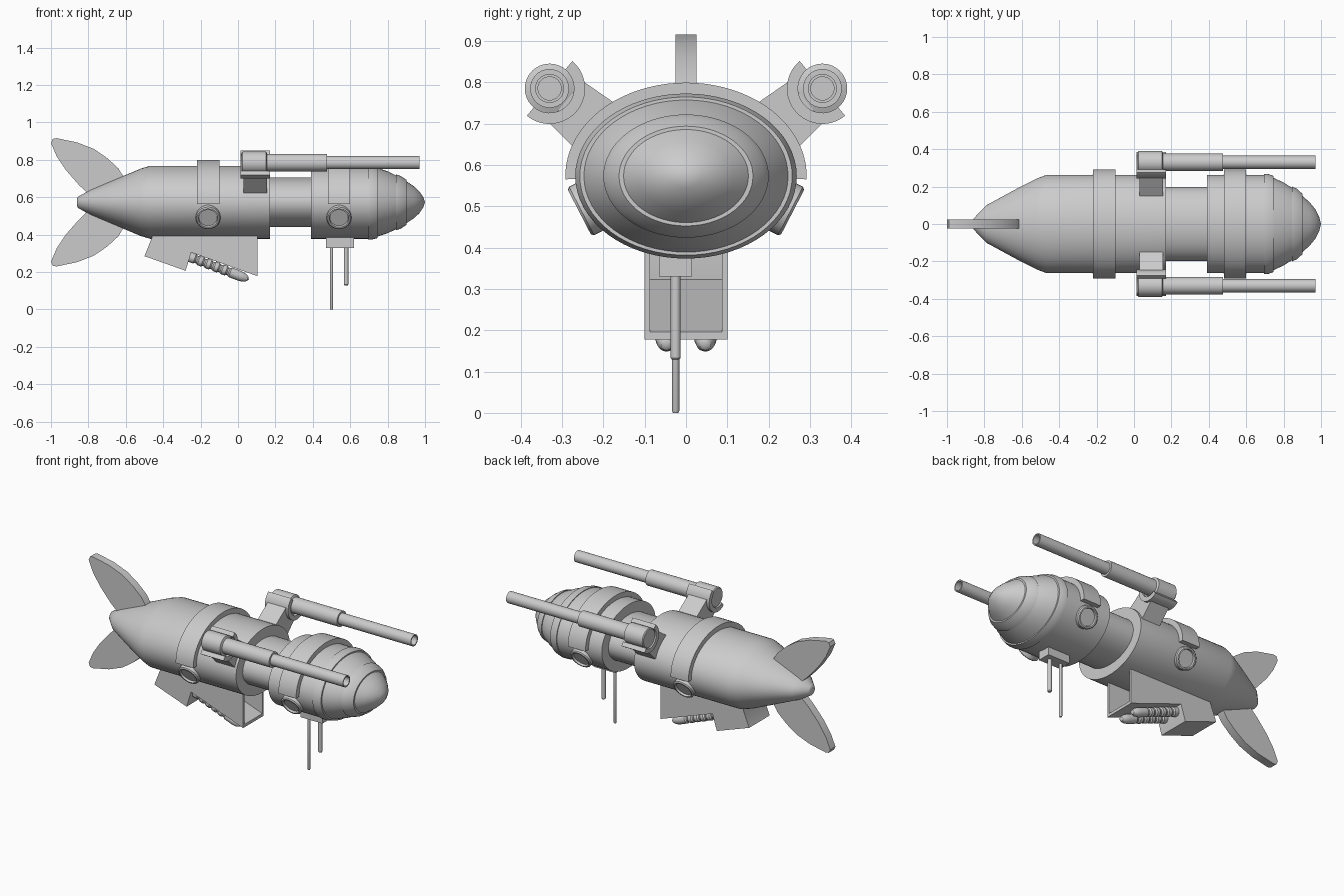
import bpy, bmesh
from math import sin, cos, pi, radians
from mathutils import Vector

if "Cube" in bpy.data.objects:
    bpy.data.objects.remove(bpy.data.objects["Cube"])

CZ = 0.573  # height of the hull axis


def finish(name, bm, mirror=False):
    bmesh.ops.remove_doubles(bm, verts=bm.verts, dist=1e-5)
    bmesh.ops.recalc_face_normals(bm, faces=bm.faces)
    me = bpy.data.meshes.new(name)
    bm.to_mesh(me)
    bm.free()
    ob = bpy.data.objects.new(name, me)
    bpy.context.collection.objects.link(ob)
    bpy.ops.object.select_all(action='DESELECT')
    ob.select_set(True)
    bpy.context.view_layer.objects.active = ob
    bpy.ops.object.shade_smooth_by_angle(angle=radians(32))
    if mirror:
        ob.modifiers.new("mirror", 'MIRROR').use_axis = (False, True, False)
    return ob


def lathe(name, prof, origin=(0, 0, CZ), direction=(1, 0, 0), segs=32, mirror=False):
    """Loft of (distance, radius) or (distance, ry, rz) rings along a direction."""
    d = Vector(direction).normalized()
    u = Vector((0, 1, 0)) if abs(d.y) < 0.5 else Vector((1, 0, 0))
    v = d.cross(u).normalized()
    bm = bmesh.new()
    rings = []
    for p in prof:
        a, b = p[1], p[-1]
        rings.append([bm.verts.new(Vector(origin) + d * p[0] + u * a * cos(2 * pi * i / segs)
                                   + v * b * sin(2 * pi * i / segs)) for i in range(segs)])
    for r, s in zip(rings, rings[1:]):
        for i in range(segs):
            j = (i + 1) % segs
            bm.faces.new((r[i], r[j], s[j], s[i]))
    for r, p in ((rings[0], prof[0]), (rings[-1], prof[-1])):
        if p[1] > 1e-4:
            bm.faces.new(r)
    return finish(name, bm, mirror)


def prism(name, pts, axis, lo, hi, mirror=False):
    """Outline extruded along x (points are y,z), or along y (points are x,z)."""
    bm = bmesh.new()
    f = (lambda p, t: (t, p[0], p[1])) if axis == 'x' else (lambda p, t: (p[0], t, p[1]))
    a = [bm.verts.new(f(p, lo)) for p in pts]
    b = [bm.verts.new(f(p, hi)) for p in pts]
    bm.faces.new(a)
    bm.faces.new(b)
    for i in range(len(pts)):
        j = (i + 1) % len(pts)
        bm.faces.new((a[i], a[j], b[j], b[i]))
    return finish(name, bm, mirror)


# Hull: tail cone, main drum, narrow neck
lathe("rear_hull", [(-0.86, 0.022, 0.022), (-0.855, 0.032, 0.03), (-0.79, 0.1, 0.067),
                    (-0.63, 0.187, 0.134), (-0.52, 0.243, 0.18), (-0.47, 0.262, 0.195),
                    (0.17, 0.262, 0.195)], segs=64)
lathe("neck", [(0.1, 0.197, 0.132), (0.45, 0.197, 0.132)], segs=64)

# Head: drum, raised ring, stepped nose
K = 0.745
head = [(0.39, 0.262), (0.695, 0.262), (0.695, 0.268), (0.715, 0.268), (0.745, 0.257),
        (0.745, 0.247), (0.80, 0.222), (0.845, 0.193), (0.845, 0.200), (0.87, 0.189),
        (0.90, 0.162), (0.90, 0.151), (0.94, 0.115), (0.97, 0.078), (0.99, 0.038), (1.0, 0)]
lathe("head", [(x, r, r * K) for x, r in head], segs=64)

# Saddle bands over the hull, with round windows beneath their ends
for n, x in (("rear", -0.16), ("front", 0.54)):
    arc = [radians(-2 + 184 * i / 40) for i in range(41)]
    outline = [(0.292 * cos(t), CZ + 0.226 * sin(t)) for t in arc]
    outline += [(0.24 * cos(t), CZ + 0.175 * sin(t)) for t in reversed(arc)]
    prism(n + "_band", outline, 'x', x - 0.06, x + 0.06)
    lathe(n + "_window", [(-0.04, 0.066), (0.012, 0.066), (0.018, 0.06), (0.018, 0.052),
                          (0.006, 0.049), (0.006, 0)],
          (x, 0.242, 0.494), (0, 0.89, -0.46), 32, True)

# Guns with hollow muzzles
lathe("gun", [(0.02, 0), (0.02, 0.055), (0.025, 0.06), (0.15, 0.06), (0.155, 0.047),
              (0.475, 0.047), (0.475, 0.035), (0.97, 0.035), (0.97, 0.028), (0.80, 0.028),
              (0.80, 0)], (0, 0.33, 0.785), (1, 0, 0), 32, True)

# Gun mounts: an arm rising from the hull and a half-round cradle
c = Vector((0.33, 0.785))
out = Vector((0.77, 0.64)).normalized()
side = Vector((out.y, -out.x))
arm = [c - out * a + side * b for a, b in ((0.05, -0.065), (0.05, 0.065), (0.22, 0.08), (0.22, -0.08))]
prism("gun_arm", arm, 'x', 0.03, 0.155, True)
ts = [pi * i / 20 for i in range(21)]
cup = [c + side * 0.086 * cos(t) - out * 0.086 * sin(t) for t in ts]
cup += [c + side * 0.059 * cos(t) - out * 0.059 * sin(t) for t in reversed(ts)]
prism("gun_cradle", cup, 'x', 0.013, 0.17, True)

# Tail fins, mirrored about the hull axis
fin = [(-0.58, 0.64), (-0.60, 0.69), (-0.64, 0.755), (-0.70, 0.81), (-0.77, 0.858), (-0.86, 0.893),
       (-0.97, 0.916), (-0.99, 0.912), (-1.0, 0.89), (-0.97, 0.82), (-0.92, 0.745),
       (-0.85, 0.665), (-0.77, 0.59), (-0.62, CZ)]
prism("upper_fin", fin, 'y', -0.025, 0.025)
prism("lower_fin", [(x, 2 * CZ - z) for x, z in fin], 'y', -0.025, 0.025)

# Belly bay: solid rear, open front with side walls and floor
prism("bay_rear", [(-0.46, 0.43), (-0.46, 0.385), (-0.5, 0.285), (-0.28, 0.207), (-0.25, 0.305),
                   (-0.25, 0.43)], 'y', -0.1, 0.1)
prism("bay_wall", [(-0.25, 0.43), (-0.25, 0.305), (0.105, 0.178), (0.105, 0.43)],
      'y', 0.087, 0.1, True)
prism("bay_floor", [(-0.25, 0.305), (0.105, 0.178), (0.105, 0.196), (-0.25, 0.323)],
      'y', -0.09, 0.09)

# Ribbed rockets slung under the bay
rocket = [(0, 0), (0, 0.027)]
for i in range(5):
    s = 0.03 + i * 0.045
    rocket += [(s, 0.027), (s + 0.008, 0.021), (s + 0.016, 0.021), (s + 0.024, 0.027)]
rocket += [(0.29, 0.027), (0.315, 0.023), (0.333, 0.013), (0.34, 0)]
lathe("rocket", rocket, (-0.26, 0.047, 0.282), (0.31, 0, -0.118), 20, True)

# Antenna block and two hanging rods
prism("antenna_block", [(0.47, 0.33), (0.62, 0.33), (0.62, 0.42), (0.47, 0.42)], 'y', -0.065, 0.015)
for n, x, z, r in (("long", 0.5, 0.0, 0.009), ("short", 0.578, 0.128, 0.012)):
    lathe(n + "_antenna", [(z, 0), (z, r * 0.7), (z + 0.005, r), (0.35, r)],
          (x, -0.025, 0), (0, 0, 1), 16)
